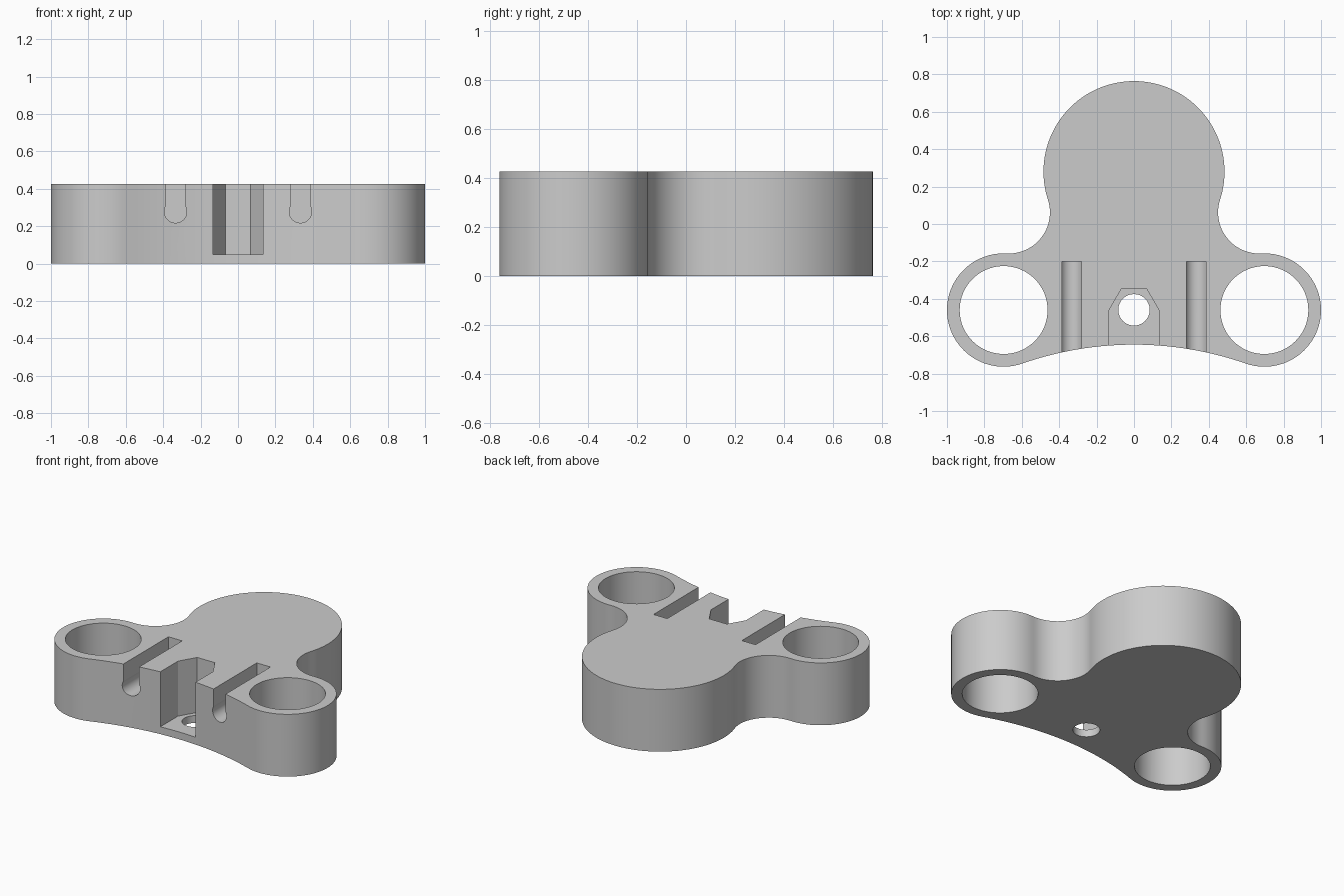
import bpy, bmesh, math
from mathutils import Vector

if "Cube" in bpy.data.objects:
    bpy.data.objects.remove(bpy.data.objects["Cube"])

HEIGHT = 0.426
HEAD, HEAD_R = Vector((0, 0.28)), 0.484
RING, RING_R, BORE_R = Vector((0.697, -0.46)), 0.303, 0.235
FILLET_R = 0.22
FRONT_Y = -0.645

grey = bpy.data.materials.new("plain grey")
grey.use_nodes = True
grey.diffuse_color = (0.6, 0.6, 0.6, 1)
grey.node_tree.nodes["Principled BSDF"].inputs["Base Color"].default_value = (0.6, 0.6, 0.6, 1)


def arc(centre, radius, start, end, steps):
    """Points on a circle from angle start to angle end."""
    return [centre + radius * Vector((math.cos(a), math.sin(a)))
            for a in (start + (end - start) * i / steps for i in range(steps + 1))]


def angle(origin, target):
    d = target - origin
    return math.atan2(d.y, d.x)


def prism(name, points, to_3d, direction):
    """Extrude a flat outline into a closed solid."""
    bm = bmesh.new()
    face = bm.faces.new([bm.verts.new(to_3d(p)) for p in points])
    new = bmesh.ops.extrude_face_region(bm, geom=[face])["geom"]
    verts = [v for v in new if isinstance(v, bmesh.types.BMVert)]
    bmesh.ops.translate(bm, verts=verts, vec=direction)
    bmesh.ops.recalc_face_normals(bm, faces=bm.faces)
    mesh = bpy.data.meshes.new(name)
    bm.to_mesh(mesh)
    bm.free()
    mesh.materials.append(grey)
    obj = bpy.data.objects.new(name, mesh)
    bpy.context.collection.objects.link(obj)
    return obj


def upright(name, points, bottom, top):
    return prism(name, points, lambda p: (p[0], p[1], bottom), (0, 0, top - bottom))


# Centre of the concave fillet that touches the head and the ring
d1, d2 = HEAD_R + FILLET_R, RING_R + FILLET_R
line = RING - HEAD
along = (d1 ** 2 - d2 ** 2 + line.length_squared) / (2 * line.length)
unit = line.normalized()
fillet = HEAD + unit * along + Vector((-unit.y, unit.x)) * math.sqrt(d1 ** 2 - along ** 2)

# Centre of the shallow front arc that touches both rings
rise = RING.y - FRONT_Y
front_r = (RING.x ** 2 + rise ** 2 - RING_R ** 2) / (2 * (RING_R - rise))
front = Vector((0, FRONT_Y - front_r))

# Right half of the outline, front to back, then mirrored
half = arc(front, front_r, math.pi / 2, angle(front, RING), 14)
half += arc(RING, RING_R, angle(RING, front), angle(RING, fillet), 48)[1:]
half += arc(fillet, FILLET_R, angle(fillet, RING) + 2 * math.pi,
            angle(fillet, HEAD) + 2 * math.pi if angle(fillet, HEAD) < 0 else angle(fillet, HEAD), 24)[1:]
half += arc(HEAD, HEAD_R, angle(HEAD, fillet), math.pi / 2, 40)[1:]
outline = half + [Vector((-p.x, p.y)) for p in half[-2:0:-1]]
body = upright("bracket_body", outline, 0, HEIGHT)

cutters = []
for side, sign in (("left", 1), ("right", -1)):
    # Large round bore
    bore = arc(Vector((sign * RING.x, RING.y)), BORE_R, 0, 2 * math.pi, 80)[:-1]
    cutters.append(upright(side + "_bore_cutter", bore, -0.1, 0.6))
    # Keyhole slot: narrow neck over a round channel
    neck, channel_r, channel_z = 0.052, 0.06, 0.278
    gap = math.acos(neck / channel_r)
    keyhole = arc(Vector((sign * 0.334, channel_z)), channel_r, math.pi - gap, 2 * math.pi + gap, 32)
    keyhole += [Vector((sign * 0.334 + neck, 0.6)), Vector((sign * 0.334 - neck, 0.6))]
    cutters.append(prism(side + "_slot_cutter", keyhole, lambda p: (p.x, -0.2, p.y), (0, -0.8, 0)))

# Nut pocket, open at the front, with a bolt hole through its floor
pocket = [(-0.133, -1), (0.133, -1), (0.133, -0.46), (0.067, -0.346), (-0.067, -0.346), (-0.133, -0.46)]
cutters.append(upright("pocket_cutter", pocket, 0.05, 0.6))
bolt = arc(Vector((0, -0.459)), 0.084, 0, 2 * math.pi, 48)[:-1]
cutters.append(upright("bolt_hole_cutter", bolt, -0.1, 0.2))

# Cut everything out, then drop the cutters
bpy.ops.object.select_all(action="DESELECT")
body.select_set(True)
bpy.context.view_layer.objects.active = body
for cutter in cutters:
    cutter.hide_render = True
    mod = body.modifiers.new(cutter.name, "BOOLEAN")
    mod.operation, mod.solver, mod.object = "DIFFERENCE", "EXACT", cutter
    bpy.ops.object.modifier_apply(modifier=mod.name)
    bpy.data.objects.remove(cutter)

bpy.ops.object.shade_smooth_by_angle(angle=math.radians(25))
